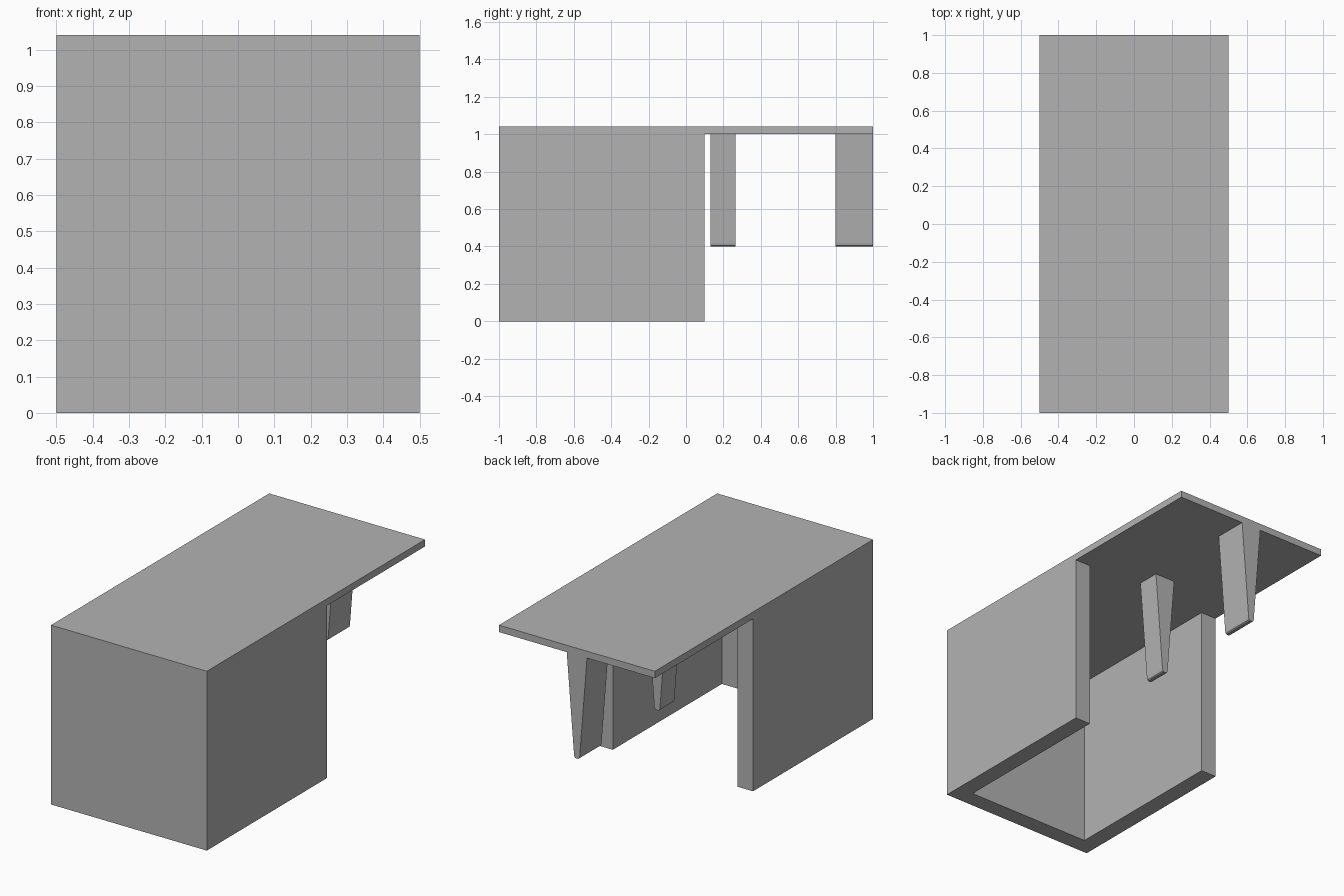
import bpy
import bmesh
from mathutils import Vector

cube = bpy.data.objects.get("Cube")
if cube:
    bpy.data.objects.remove(cube, do_unlink=True)

# Single plain grey
grey = bpy.data.materials.new("plain_grey")
grey.use_nodes = True
colour = (0.45, 0.45, 0.45, 1)
grey.diffuse_color = colour
grey.node_tree.nodes["Principled BSDF"].inputs["Base Color"].default_value = colour


def prism(name, outline, extrusion):
    """Extrude a closed outline of 3D points into a solid part."""
    bm = bmesh.new()
    face = bm.faces.new([bm.verts.new(p) for p in outline])
    result = bmesh.ops.extrude_face_region(bm, geom=[face])
    moved = [v for v in result["geom"] if isinstance(v, bmesh.types.BMVert)]
    bmesh.ops.translate(bm, verts=moved, vec=Vector(extrusion))
    bmesh.ops.recalc_face_normals(bm, faces=bm.faces)
    mesh = bpy.data.meshes.new(name)
    bm.to_mesh(mesh)
    bm.free()
    mesh.materials.append(grey)
    obj = bpy.data.objects.new(name, mesh)
    bpy.context.collection.objects.link(obj)
    return obj


HALF, FRONT, BACK = 0.5, -1.0, 1.0
UNDERSIDE, TOP = 1.0, 1.04
WALL, WALL_END = 0.1, 0.1

# Long top slab
prism("top_slab",
      [(-HALF, FRONT, UNDERSIDE), (HALF, FRONT, UNDERSIDE),
       (HALF, BACK, UNDERSIDE), (-HALF, BACK, UNDERSIDE)],
      (0, 0, TOP - UNDERSIDE))

# U-shaped wall, open at the back and below
inner = HALF - WALL
prism("surrounding_wall",
      [(-HALF, FRONT, 0), (HALF, FRONT, 0), (HALF, WALL_END, 0), (inner, WALL_END, 0),
       (inner, FRONT + WALL, 0), (-inner, FRONT + WALL, 0),
       (-inner, WALL_END, 0), (-HALF, WALL_END, 0)],
      (0, 0, UNDERSIDE))

# Tapered hanging legs with softened tips
half_profile = [(0.065, UNDERSIDE), (0.018, 0.415), (0.015, 0.405), (0.008, 0.4)]
profile = half_profile + [(-x, z) for x, z in reversed(half_profile)]
for name, start, end in (("inner_leg", 0.132, 0.265), ("back_leg", 0.8, BACK)):
    prism(name, [(x, start, z) for x, z in profile], (0, end - start, 0))
